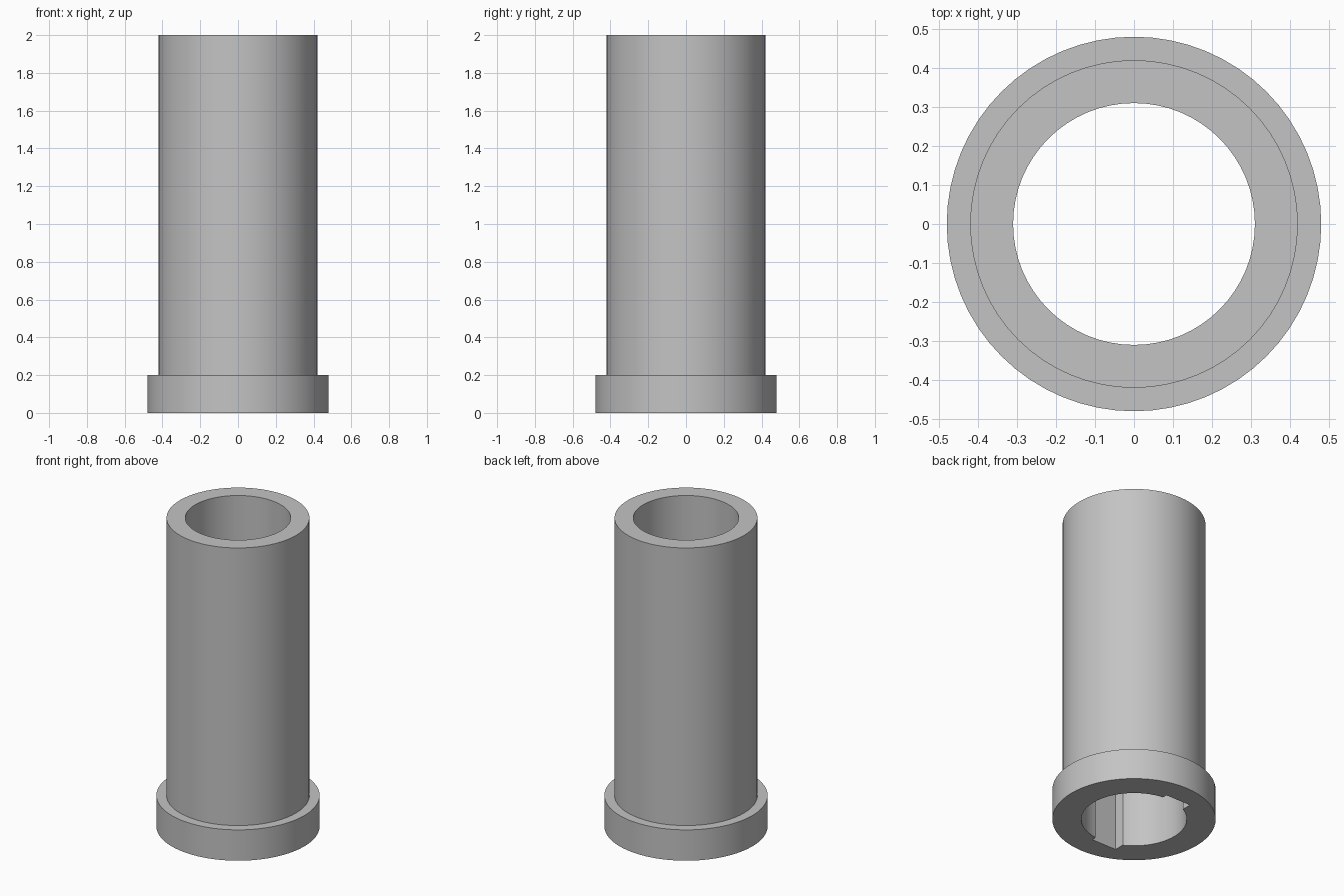
import bpy, bmesh, math

cube = bpy.data.objects.get("Cube")
if cube:
    bpy.data.objects.remove(cube)

BORE, TUBE, FLANGE = 0.31, 0.42, 0.48
FLANGE_TOP, HEIGHT = 0.2, 2.0
SEGMENTS = 64

grey = bpy.data.materials.new("plain grey")
grey.use_nodes = True
colour = (0.55, 0.55, 0.55, 1)
grey.diffuse_color = colour
grey.node_tree.nodes["Principled BSDF"].inputs["Base Color"].default_value = colour


def add_object(name, bm):
    mesh = bpy.data.meshes.new(name)
    bmesh.ops.recalc_face_normals(bm, faces=bm.faces)
    bm.to_mesh(mesh)
    bm.free()
    mesh.materials.append(grey)
    obj = bpy.data.objects.new(name, mesh)
    bpy.context.collection.objects.link(obj)
    return obj


# Flanged sleeve: closed wall section turned about the z axis
section = [(BORE, 0), (FLANGE, 0), (FLANGE, FLANGE_TOP),
           (TUBE, FLANGE_TOP), (TUBE, HEIGHT), (BORE, HEIGHT)]
bm = bmesh.new()
rings = []
for i in range(SEGMENTS):
    a = 2 * math.pi * i / SEGMENTS
    rings.append([bm.verts.new((r * math.cos(a), r * math.sin(a), z)) for r, z in section])
for i, ring in enumerate(rings):
    following = rings[(i + 1) % SEGMENTS]
    for j in range(len(section)):
        k = (j + 1) % len(section)
        bm.faces.new((ring[j], following[j], following[k], ring[k]))
sleeve = add_object("flanged_sleeve", bm)

# Off-centre key slots, front and back, cut into the lower bore
bm = bmesh.new()
bmesh.ops.create_cube(bm, size=1)
bmesh.ops.scale(bm, vec=(0.18, 0.68, 0.6), verts=bm.verts)
bmesh.ops.translate(bm, vec=(-0.054, 0, 0.2), verts=bm.verts)
cutter = add_object("key_slot_cutter", bm)
cutter.hide_render = True

bpy.context.view_layer.objects.active = sleeve
sleeve.select_set(True)
cut = sleeve.modifiers.new("key slots", "BOOLEAN")
cut.operation = "DIFFERENCE"
cut.solver = "EXACT"
cut.object = cutter
bpy.ops.object.modifier_apply(modifier=cut.name)
bpy.data.objects.remove(cutter)

# Smooth round walls with crisp rims
bpy.ops.object.shade_smooth_by_angle(angle=math.radians(30))
